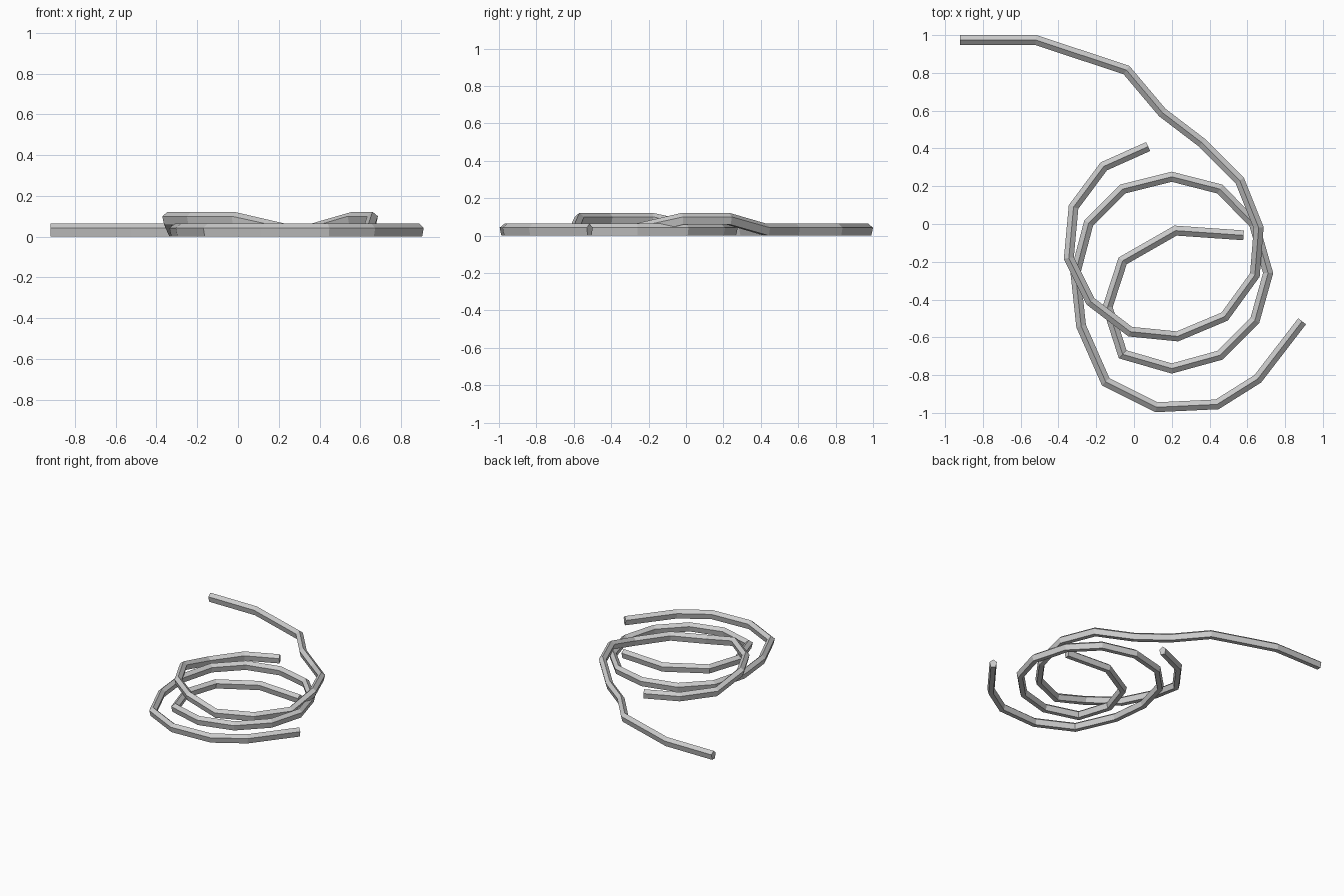
import bpy, bmesh
from mathutils import Vector

if "Cube" in bpy.data.objects:
    bpy.data.objects.remove(bpy.data.objects["Cube"])

# Five-sided rope section: (sideways, up), standing on its flat base
SECTION = [(0.017, 0), (0.026, 0.042), (0, 0.064), (-0.026, 0.042), (-0.017, 0)]
LIFT = 0.058  # height of a strand where it crosses over another


def rope(name, path, raised=()):
    """Sweep the section along a ground path with mitred corners and closed ends."""
    pts = [Vector(p) for p in path]
    bm = bmesh.new()
    rings = []
    for i, p in enumerate(pts):
        before = (p - pts[i - 1]).normalized() if i else (pts[1] - p).normalized()
        after = (pts[i + 1] - p).normalized() if i < len(pts) - 1 else before
        t = (before + after).normalized()
        side = Vector((t.y, -t.x)) / max(t.dot(before), 0.5)
        z = LIFT if i in raised else 0
        rings.append([bm.verts.new((p.x + side.x * s, p.y + side.y * s, z + h))
                      for s, h in SECTION])
    n = len(SECTION)
    for a, b in zip(rings, rings[1:]):
        for k in range(n):
            m = (k + 1) % n
            bm.faces.new((a[k], a[m], b[m], b[k]))
    bm.faces.new(rings[0])
    bm.faces.new(rings[-1])
    bmesh.ops.recalc_face_normals(bm, faces=bm.faces)
    mesh = bpy.data.meshes.new(name)
    bm.to_mesh(mesh)
    bm.free()
    obj = bpy.data.objects.new(name, mesh)
    bpy.context.collection.objects.link(obj)
    return obj


# Strand with the long tail, stepping over the coil on both sides
rope("upper_rope", [
    (-0.92, 0.974), (-0.52, 0.974), (-0.04, 0.815), (0.15, 0.59), (0.36, 0.43),
    (0.56, 0.23), (0.66, -0.02), (0.64, -0.27), (0.48, -0.49), (0.23, -0.595),
    (-0.02, -0.57), (-0.23, -0.41), (-0.345, -0.18), (-0.32, 0.09),
    (-0.16, 0.305), (0.075, 0.41)], raised=(5, 6, 10, 11, 12))

# Strand lying flat on the ground, spiralling inwards
rope("lower_rope", [
    (0.89, -0.515), (0.655, -0.82), (0.44, -0.955), (0.12, -0.97), (-0.15, -0.835),
    (-0.28, -0.54), (-0.31, -0.26), (-0.24, 0.005), (-0.06, 0.185), (0.2, 0.25),
    (0.455, 0.185), (0.635, 0.0), (0.71, -0.26), (0.64, -0.51), (0.455, -0.695),
    (0.2, -0.765), (-0.06, -0.69), (-0.14, -0.44), (-0.06, -0.195),
    (0.22, -0.035), (0.58, -0.06)])
